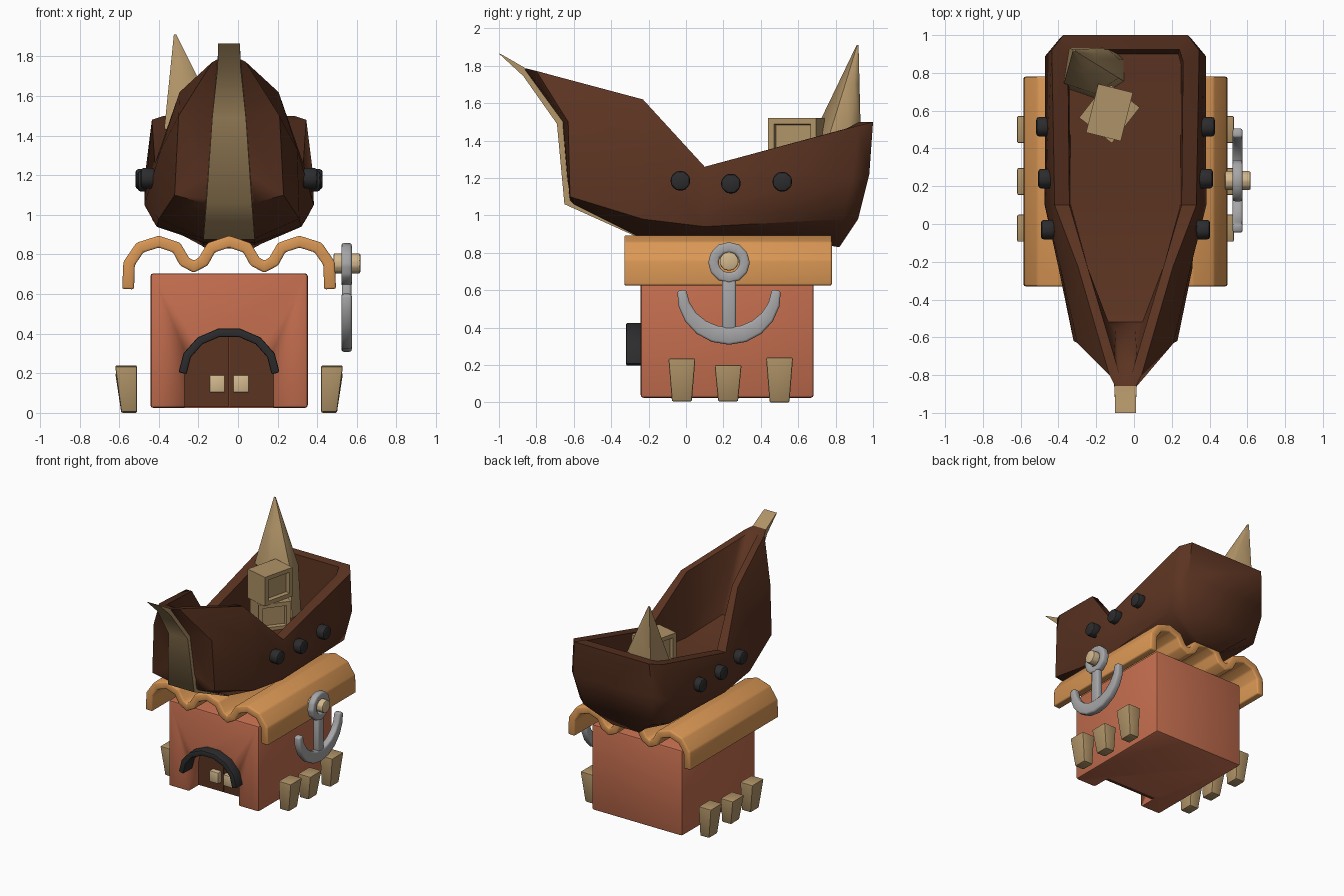
import bpy, bmesh, math
from mathutils import Matrix, Vector

cube = bpy.data.objects.get("Cube")
if cube:
    bpy.data.objects.remove(cube)

CX = -0.045  # centre line of the building


def material(name, *rgb):
    m = bpy.data.materials.new(name)
    m.use_nodes = True
    m.diffuse_color = (*rgb, 1)
    bsdf = next(n for n in m.node_tree.nodes if n.type == "BSDF_PRINCIPLED")
    bsdf.inputs["Base Color"].default_value = (*rgb, 1)
    return m


BROWN = material("dark brown wood", 0.103, 0.033, 0.015)
CLAY = material("clay wall", 0.55, 0.155, 0.077)
ORANGE = material("orange roof", 0.7, 0.31, 0.09)
TAN = material("tan wood", 0.43, 0.29, 0.135)
CREAM = material("cream knob", 0.65, 0.48, 0.27)
BLACK = material("black iron", 0.025, 0.025, 0.027)
GREY = material("grey metal", 0.38, 0.38, 0.39)


def finish(name, bm, mat, bevel=0, angle=35):
    bmesh.ops.recalc_face_normals(bm, faces=bm.faces)
    mesh = bpy.data.meshes.new(name)
    bm.to_mesh(mesh)
    bm.free()
    mesh.materials.append(mat)
    ob = bpy.data.objects.new(name, mesh)
    bpy.context.collection.objects.link(ob)
    bpy.ops.object.select_all(action="DESELECT")
    ob.select_set(True)
    bpy.context.view_layer.objects.active = ob
    if bevel:
        mod = ob.modifiers.new("bevel", "BEVEL")
        mod.width, mod.segments = bevel, 2
        bpy.ops.object.modifier_apply(modifier=mod.name)
    bpy.ops.object.shade_smooth_by_angle(angle=math.radians(angle))
    return ob


def loft(name, rings, mat, closed=False, **kw):
    """Skin a row of equal closed rings, capping the ends unless closed."""
    bm = bmesh.new()
    rows = [[bm.verts.new(p) for p in ring] for ring in rings]
    pairs = list(zip(rows, rows[1:])) + ([(rows[-1], rows[0])] if closed else [])
    for a, b in pairs:
        for i in range(len(a)):
            j = (i + 1) % len(a)
            bm.faces.new((a[i], a[j], b[j], b[i]))
    if not closed:
        bm.faces.new(rows[0])
        bm.faces.new(rows[-1])
    return finish(name, bm, mat, **kw)


def band(name, path, widths, place, d0, d1, mat, closed=False, **kw):
    """Flat strip of given widths along a 2D path, extruded from d0 to d1."""
    rings, n = [], len(path)
    for i, (p, w) in enumerate(zip(path, widths)):
        a = path[(i - 1) % n if closed else max(i - 1, 0)]
        b = path[(i + 1) % n if closed else min(i + 1, n - 1)]
        t = (Vector(b) - Vector(a)).normalized()
        off = Vector((-t.y, t.x)) * w / 2
        o, q = Vector(p) + off, Vector(p) - off
        rings.append([place(*o, d0), place(*o, d1), place(*q, d1), place(*q, d0)])
    return loft(name, rings, mat, closed, **kw)


def arc(cu, cv, ru, rv, a0, a1, n):
    angs = [math.radians(a0 + (a1 - a0) * i / n) for i in range(n + 1)]
    return [(cu + ru * math.cos(a), cv + rv * math.sin(a)) for a in angs]


def box(name, centre, size, mat, turn=0, panels=False, **kw):
    bm = bmesh.new()
    bmesh.ops.create_cube(bm, size=1)
    bmesh.ops.scale(bm, vec=size, verts=bm.verts)
    if panels:
        sides = [f for f in bm.faces if abs(f.normal.x) > 0.9]
        bmesh.ops.inset_individual(bm, faces=sides, thickness=0.045)
        bmesh.ops.inset_individual(bm, faces=sides, thickness=0.006, depth=-0.03)
    m = Matrix.Translation(centre) @ Matrix.Rotation(math.radians(turn), 4, "Z")
    bm.transform(m)
    return finish(name, bm, mat, **kw)


def disc(name, centre, r, depth, sides, mat, **kw):
    """Cylinder lying along x."""
    bm = bmesh.new()
    bmesh.ops.create_cone(bm, cap_ends=True, segments=sides, radius1=r, radius2=r, depth=depth)
    m = Matrix.Rotation(math.pi / 2, 4, "Y") @ Matrix.Rotation(math.pi / sides, 4, "Z")
    bm.transform(Matrix.Translation(centre) @ m)
    return finish(name, bm, mat, **kw)


def front(u, v, d):
    return (u, d, v)


def side(u, v, d):
    return (d, u, v)


# House with an arched doorway cut into the front
house = box("house_walls", (CX, 0.22, 0.365), (0.795, 0.925, 0.68), CLAY, bevel=0.015)
arch = [(CX + 0.225, -0.1)] + arc(CX, 0.2, 0.225, 0.2, 0, 180, 8) + [(CX - 0.225, -0.1)]
cutter = loft("doorway_cutter", [[front(u, v, d) for u, v in arch] for d in (-0.4, -0.08)], CLAY)
cutter.hide_render = True
bpy.context.view_layer.objects.active = house
mod = house.modifiers.new("doorway", "BOOLEAN")
mod.operation, mod.object, mod.solver = "DIFFERENCE", cutter, "EXACT"
bpy.ops.object.modifier_apply(modifier=mod.name)
bpy.data.objects.remove(cutter)

# Double door, handles and iron arch
for s, tag in ((1, "left"), (-1, "right")):
    leaf = [(0.001, 0.03), (0.224, 0.03)] + arc(0, 0.2, 0.224, 0.199, 0, 89.7, 4)
    loft("door_" + tag, [[(CX + s * u, d, v) for u, v in leaf] for d in (-0.115, -0.07)], BROWN)
    box("door_handle_" + tag, (CX + s * 0.06, -0.13, 0.147), (0.08, 0.05, 0.09), CREAM, bevel=0.008)
band("door_arch", arc(CX, 0.2, 0.235, 0.21, 180, 0, 7), [0.042] * 8, front, -0.32, -0.2, BLACK, bevel=0.008)

# Wavy roof: half of the wave, then its mirror
half = [(0, 0.865), (0.09, 0.835), (0.13, 0.765), (0.178, 0.738), (0.226, 0.765),
        (0.265, 0.835), (0.355, 0.865), (0.45, 0.835), (0.505, 0.755), (0.51, 0.625)]
wave = [(CX - u, v) for u, v in half[:0:-1]] + [(CX + u, v) for u, v in half]
band("wavy_roof", wave, [0.06] * len(wave), front, -0.33, 0.78, ORANGE, bevel=0.01, angle=50)

# Tapered posts along both sides
for s, tag in ((1, "left"), (-1, "right")):
    for i, (y, low, top) in enumerate(((-0.022, 0.005, 0.235), (0.225, 0.005, 0.2), (0.5, 0, 0.24))):
        rings = []
        for z, hw, outer in ((low, 0.053, 0.545), (top, 0.072, 0.575)):
            rings.append([(CX + s * x, y + t, z) for x, t in
                          ((0.465, -hw), (outer, -hw), (outer, hw), (0.465, hw))])
        loft(f"post_{tag}_{i + 1}", rings, TAN, bevel=0.008)

# Anchor on its peg
AY = 0.23
band("anchor_ring", arc(AY, 0.748, 0.084, 0.082, 0, 330, 11), [0.055] * 12, side, 0.522, 0.575,
     GREY, closed=True, bevel=0.012, angle=50)
box("anchor_shaft", (0.548, AY, 0.52), (0.048, 0.075, 0.32), GREY, bevel=0.012, angle=50)
flukes = arc(AY, 0.6, 0.253, 0.245, 180, 360, 10)
band("anchor_flukes", flukes, [0.048 + 0.045 * math.sin(math.pi * i / 10) for i in range(11)],
     side, 0.522, 0.575, GREY, bevel=0.012, angle=50)
disc("anchor_peg", (0.55, AY, 0.755), 0.052, 0.135, 10, CREAM, bevel=0.008)

# Ship hull stations, stern to bow: (y, half width, z) at rim, side, bilge, keel
shell = [
    ((1.0, 0.33, 1.5), (0.98, 0.35, 1.22), (0.92, 0.3, 0.98), (0.82, 0.12, 0.83)),
    ((0.92, 0.39, 1.48), (0.89, 0.425, 1.2), (0.84, 0.39, 0.98), (0.76, 0.13, 0.84)),
    ((0.1, 0.375, 1.26), (0.1, 0.428, 1.05), (0.1, 0.365, 0.94), (0.1, 0.13, 0.86)),
    ((-0.23, 0.25, 1.62), (-0.23, 0.345, 1.33), (-0.23, 0.355, 0.98), (-0.24, 0.13, 0.88)),
    ((-0.8, 0.085, 1.772), (-0.63, 0.255, 1.5), (-0.62, 0.275, 1.1), (-0.6, 0.13, 1.06)),
    ((-0.87, 0.05, 1.79), (-0.66, 0.07, 1.5), (-0.635, 0.1, 1.2), (-0.62, 0.12, 1.08)),
]
# Hollow inside the hull: rim and floor edge at the same stations
hollow = [
    ((0.925, 0.285, 1.5), (0.9, 0.28, 1.08)), ((0.86, 0.305, 1.465), (0.84, 0.295, 1.08)),
    ((0.1, 0.297, 1.26), (0.1, 0.29, 1.07)), ((-0.23, 0.2, 1.62), (-0.23, 0.2, 1.1)),
    ((-0.7, 0.06, 1.745), (-0.52, 0.09, 1.2)), ((-0.79, 0.035, 1.77), (-0.56, 0.05, 1.35)),
]
bm = bmesh.new()
skins = []
for table in (shell, hollow):
    rows = []
    for st in table:
        ring = [(CX - h, y, z) for y, h, z in st] + [(CX + h, y, z) for y, h, z in st[::-1]]
        rows.append([bm.verts.new(p) for p in ring])
    for a, b in zip(rows, rows[1:]):
        for i in range(len(a) - 1):
            bm.faces.new((a[i], a[i + 1], b[i + 1], b[i]))
    for end in (rows[0], rows[-1]):
        for i in range(len(end) // 2 - 1):
            bm.faces.new((end[i], end[i + 1], end[-2 - i], end[-1 - i]))
    skins.append(rows)
outer, inner = skins
for i in (0, -1):
    for k in range(5):
        bm.faces.new((outer[k][i], outer[k + 1][i], inner[k + 1][i], inner[k][i]))
for k in (0, 5):
    bm.faces.new((outer[k][0], outer[k][-1], inner[k][-1], inner[k][0]))
finish("ship_hull", bm, BROWN, angle=48)

# Stem board up the bow: (outer y, outer z, inner y, inner z, half width)
stem = [(-1.0, 1.865, -0.985, 1.86, 0.055), (-0.87, 1.745, -0.855, 1.785, 0.058), (-0.69, 1.49, -0.65, 1.5, 0.085),
        (-0.65, 1.06, -0.61, 1.1, 0.115), (-0.24, 0.875, -0.2, 0.93, 0.13)]
loft("stem_board", [[(CX - w, y0, z0), (CX + w, y0, z0), (CX + w, y1, z1), (CX - w, y1, z1)]
                    for y0, z0, y1, z1, w in stem], TAN, angle=65)

# Portholes
for s, tag in ((1, "left"), (-1, "right")):
    for i, (y, z, x) in enumerate(((-0.03, 1.185, 0.41), (0.24, 1.17, 0.425), (0.515, 1.18, 0.435))):
        disc(f"porthole_{tag}_{i + 1}", (CX + s * x, y, z), 0.056, 0.075, 8, BLACK, bevel=0.015)

# Stacked crates on the deck
box("lower_crate", (-0.13, 0.59, 1.18), (0.22, 0.24, 0.22), TAN, turn=-38, panels=True)
box("upper_crate", (-0.13, 0.59, 1.405), (0.19, 0.265, 0.23), TAN, turn=-14, panels=True)

# Leaning spike: one base outline shrinking towards the tip
TIP = Vector((-0.322, 0.922))
base = [(-0.345, 0.935), (-0.13, 0.935), (-0.06, 0.87), (-0.06, 0.76), (-0.2, 0.67), (-0.375, 0.73)]
rings = []
for z, s in ((1.05, 1.03), (1.45, 0.92), (1.7, 0.44), (1.91, 0.04)):
    rings.append([(*TIP.lerp(Vector(p), s), z) for p in base])
loft("leaning_spike", rings, TAN, angle=50)
